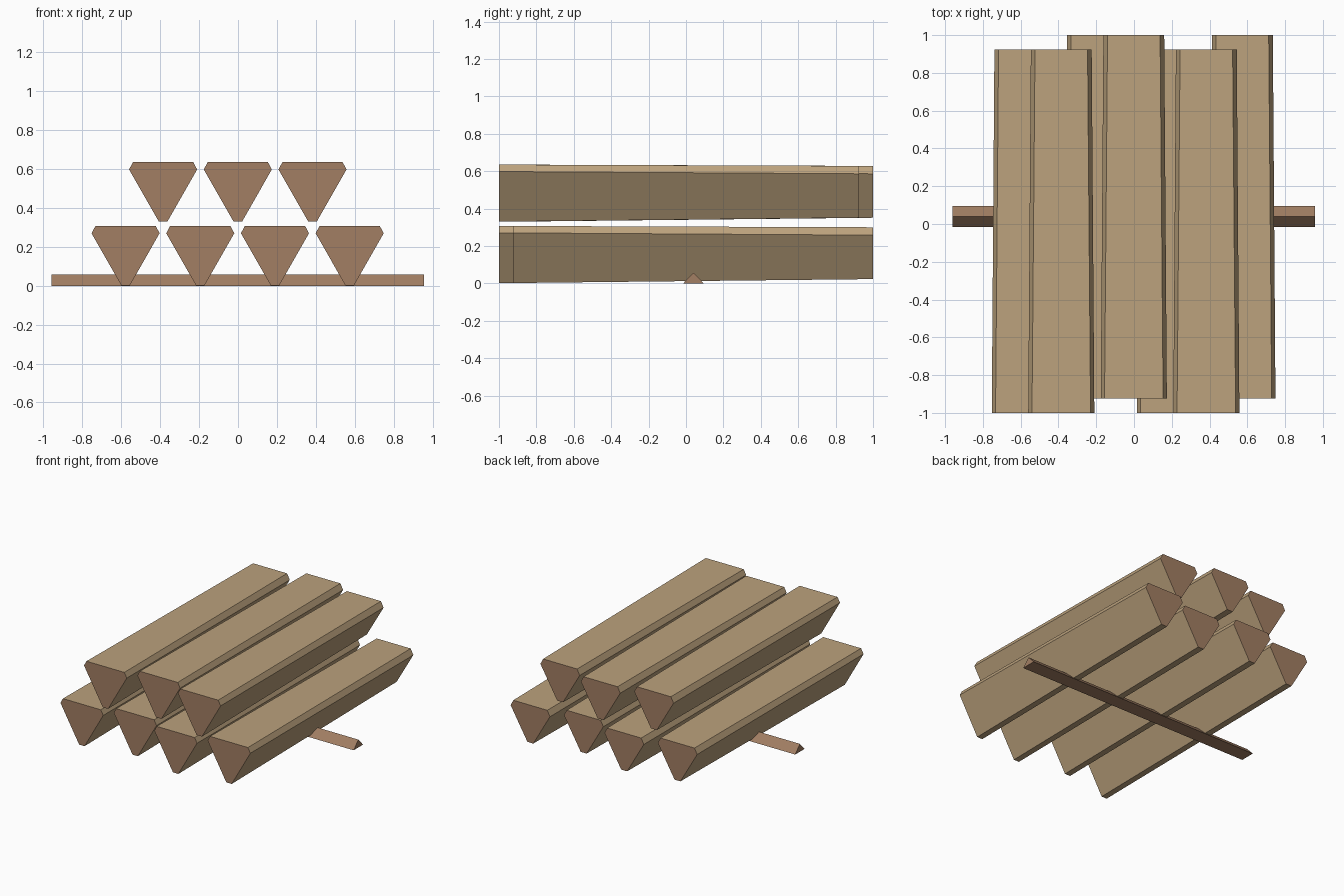
import bpy

cube = bpy.data.objects.get("Cube")
if cube:
    bpy.data.objects.remove(cube, do_unlink=True)


def material(name, color):
    mat = bpy.data.materials.new(name)
    mat.use_nodes = True
    mat.diffuse_color = color
    mat.node_tree.nodes["Principled BSDF"].inputs["Base Color"].default_value = color
    return mat


side_wood = material("light wood", (0.50, 0.36, 0.205, 1))
cut_wood = material("cut wood", (0.36, 0.21, 0.125, 1))


def prism(name, front, back, mats):
    """Join two matching outlines; the end caps use the last material."""
    n = len(front)
    faces = [(i, i + n, (i + 1) % n + n, (i + 1) % n) for i in range(n)]
    faces += [tuple(range(n)), tuple(reversed(range(n, 2 * n)))]
    mesh = bpy.data.meshes.new(name)
    mesh.from_pydata(front + back, [], faces)
    for mat in mats:
        mesh.materials.append(mat)
    for face in mesh.polygons[n:]:
        face.material_index = len(mats) - 1
    obj = bpy.data.objects.new(name, mesh)
    bpy.context.collection.objects.link(obj)


def wedge(x, y, z, bottom, wide, top, low, shoulder, high):
    """Downward wedge outline with clipped corners."""
    half = [(bottom, low), (wide, shoulder), (top, high)]
    outline = half + [(-w, h) for w, h in reversed(half)]
    return [(x + w, y, z + h) for w, h in outline]


def log(name, x, z, shift):
    # Logs taper a little towards the back
    front = wedge(x, -1 + shift, z, 0.022, 0.175, 0.155, 0.002, 0.270, 0.307)
    back = wedge(x, 0.925 + shift, z, 0.024, 0.161, 0.139, 0.023, 0.258, 0.300)
    prism(name, front, back, [side_wood, cut_wood])


# Two rows of logs, alternately slid back
for i, shift in enumerate((0, 0.075, 0, 0.075)):
    log(f"lower_log_{i + 1}", -0.578 + 0.384 * i, 0, shift)
for i, shift in enumerate((0, 0.075, 0)):
    log(f"upper_log_{i + 1}", -0.385 + 0.384 * i, 0.328, shift)

# Thin triangular cross bar under the stack
section = [(-0.015, 0), (0.04, 0.058), (0.095, 0)]
prism("cross_bar", [(0.957, y, z) for y, z in section],
      [(-0.96, y, z) for y, z in section], [cut_wood])
